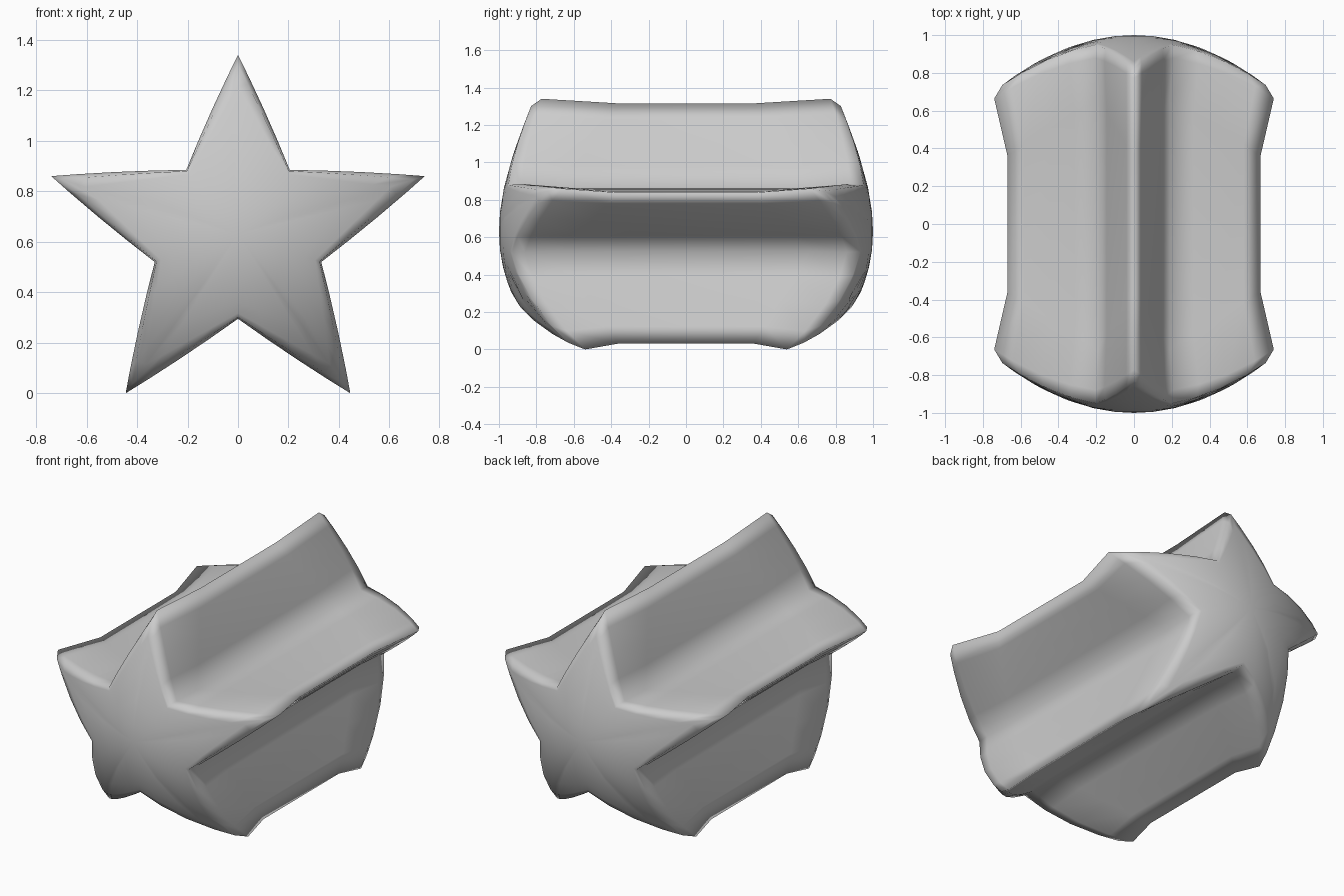
import bpy, bmesh
from mathutils import Vector

cube = bpy.data.objects.get("Cube")
if cube:
    bpy.data.objects.remove(cube, do_unlink=True)

CENTRE = Vector((0, 0.63))
# Right half of the star outline: corner, pinch of that corner at mid-length
HALF = [((0, 1.34), 0.965), ((0.205, 0.885), 0.92), ((0.74, 0.86), 0.905),
        ((0.33, 0.52), 0.96), ((0.445, 0.0), 0.95), ((0, 0.295), 0.96)]
corners = HALF + [((-x, z), p) for (x, z), p in HALF[-2:0:-1]]

# Subdivided outline: offset, mid-length pinch, tip weight (1 tip, 0 valley)
outline = []
for i, (a, pa) in enumerate(corners):
    b, pb = corners[(i + 1) % len(corners)]
    from_tip = i % 2 == 0
    for t in (0, 0.2, 0.48, 0.75) if from_tip else (0, 0.25, 0.52, 0.8):
        offset = Vector(a).lerp(Vector(b), t) - CENTRE
        bulge = 1 + 0.07 * t * (1 - t)
        outline.append((offset * bulge, pa + (pb - pa) * t, 1 - t if from_tip else t))


def dome(o):
    """Cap depth, falling away faster toward the lower arms."""
    return 1 - (0.55 - 0.25 * o.y) * o.length_squared


bm = bmesh.new()


def point(offset, y):
    p = CENTRE + offset
    return bm.verts.new((p.x, y, p.y))


def cap_offset(o, s):
    """Round near the hub, star shaped toward the rim."""
    return (o.normalized() * 0.4).lerp(o, s * s) * s


def end_rings(side):
    """Rings from the domed cap out to the rim, then in to the waist."""
    rings = []
    for s in (0.25, 0.5, 0.75, 0.9, 0.97):
        ring = [cap_offset(o, s) for o, p, t in outline]
        rings.append([point(o, side * dome(o)) for o in ring])
    rings.append([point(o, side * (dome(o) - 0.04 - 0.03 * (1 - t)))
                  for o, p, t in outline])
    rings.append([point(o * p, side * (0.36 + 0.3 * (1 - t))) for o, p, t in outline])
    return rings


front, back = end_rings(-1), end_rings(1)
rings = front + back[::-1]
n = len(outline)
for a, b in zip(rings, rings[1:]):
    for i in range(n):
        j = (i + 1) % n
        bm.faces.new((a[i], a[j], b[j], b[i]))
# Close the two domes
for ring, y in ((front[0], -1), (back[0], 1)):
    hub = point(Vector((0, 0)), y)
    for i in range(n):
        bm.faces.new((ring[i], ring[(i + 1) % n], hub))
bmesh.ops.recalc_face_normals(bm, faces=bm.faces)
for f in bm.faces:
    f.smooth = True

mesh = bpy.data.meshes.new("star_body")
bm.to_mesh(mesh)
bm.free()
star = bpy.data.objects.new("star_body", mesh)
bpy.context.collection.objects.link(star)

# Plain grey material
grey = bpy.data.materials.new("light_grey")
grey.use_nodes = True
colour = (0.6, 0.6, 0.6, 1)
grey.diffuse_color = colour
grey.node_tree.nodes["Principled BSDF"].inputs["Base Color"].default_value = colour
mesh.materials.append(grey)
